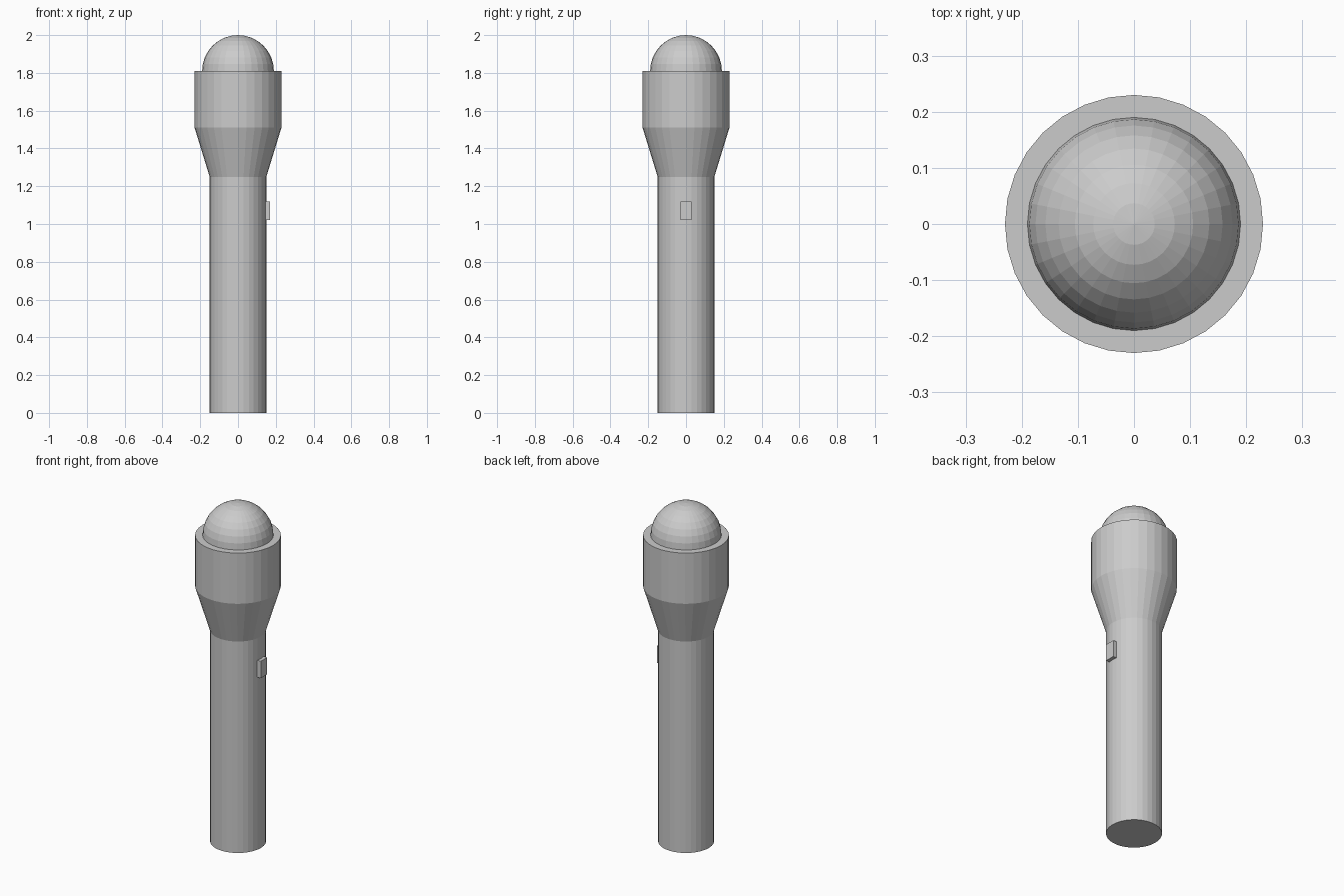
import bpy

if "Cube" in bpy.data.objects:
    bpy.data.objects.remove(bpy.data.objects["Cube"])

SIDES = 32


def tapered(name, r_bottom, r_top, z0, z1):
    """Closed round section between two heights."""
    bpy.ops.mesh.primitive_cone_add(vertices=SIDES, radius1=r_bottom, radius2=r_top,
                                    depth=z1 - z0, location=(0, 0, (z0 + z1) / 2))
    bpy.context.object.name = name


# Round sections from bottom to top
tapered("handle", 0.15, 0.15, 0.0, 1.25)
tapered("neck", 0.15, 0.23, 1.25, 1.51)
tapered("head", 0.23, 0.23, 1.51, 1.81)

# Domed lens, lower half sunk into the head
bpy.ops.mesh.primitive_uv_sphere_add(segments=SIDES, ring_count=16, radius=0.19,
                                     location=(0, 0, 1.81))
bpy.context.object.name = "lens"

# Switch on the right side of the handle
bpy.ops.mesh.primitive_cube_add(size=1, location=(0.15, 0, 1.07))
switch = bpy.context.object
switch.name = "switch"
switch.scale = (0.04, 0.06, 0.10)
